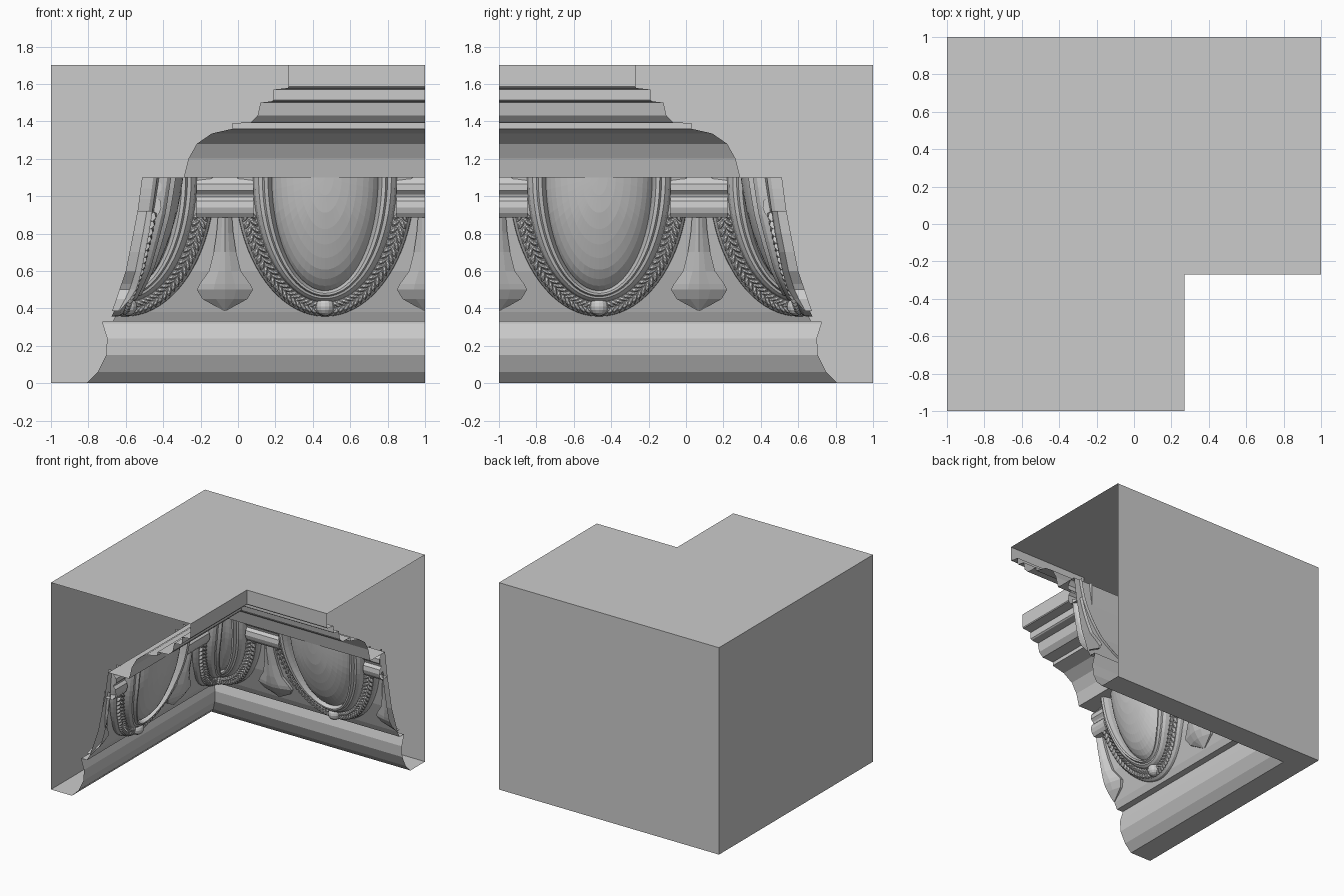
import bpy, bmesh
from math import sin, cos, pi, sqrt, atan2
from mathutils import Vector, Matrix

if "Cube" in bpy.data.objects:
    bpy.data.objects.remove(bpy.data.objects["Cube"])

# Frame for one run: u = x along the run, p = y depth, z up. Other run is its mirror image.
PITCH = 1.07
EGGS = [0.465, 0.465 - PITCH]
DARTS = [-0.07, 1.0]


def interp(pts, z):
    for (z0, p0), (z1, p1) in zip(pts, pts[1:]):
        if z <= z1:
            return p0 + (p1 - p0) * (z - z0) / (z1 - z0)
    return pts[-1][1]


BACK = [(0.33, 0.67), (0.38, 0.645), (0.6, 0.57), (0.9, 0.51), (1.12, 0.48)]


def back(z):
    return interp(BACK, z)


def grid(bm, rows):
    vs = [[bm.verts.new(c) for c in row] for row in rows]
    for a, b in zip(vs, vs[1:]):
        for i in range(len(a) - 1):
            bm.faces.new((a[i], a[i + 1], b[i + 1], b[i]))


def finish(name, bm, clip=True):
    """Cut at the mitre and the open end, then mirror onto the second run."""
    if clip:
        for co, no in (((0, 0, 0), (-1, -1, 0)), ((1, 0, 0), (1, 0, 0))):
            bmesh.ops.bisect_plane(bm, geom=bm.verts[:] + bm.edges[:] + bm.faces[:], dist=1e-5,
                                   plane_co=co, plane_no=no, clear_outer=True)
    dup = bmesh.ops.duplicate(bm, geom=bm.verts[:] + bm.edges[:] + bm.faces[:])["geom"]
    for v in dup:
        if isinstance(v, bmesh.types.BMVert):
            v.co = Vector((-v.co.y, -v.co.x, v.co.z))
    bmesh.ops.remove_doubles(bm, verts=bm.verts[:], dist=1e-4)
    bmesh.ops.recalc_face_normals(bm, faces=bm.faces[:])
    me = bpy.data.meshes.new(name)
    bm.to_mesh(me)
    bm.free()
    ob = bpy.data.objects.new(name, me)
    bpy.context.collection.objects.link(ob)
    return ob


# Cornice shell: wall, floor lip, base mould, frieze, crown mould and top, open at both ends
profile = [(1, 1.7), (1, 0), (0.81, 0), (0.75, 0.06), (0.705, 0.15), (0.70, 0.24),
           (0.725, 0.32), (0.725, 0.33)]
profile += [(p, z) for z, p in BACK[:-1]]
profile += [(0.48, 1.1), (0.29, 1.1), (0.265, 1.2), (0.22, 1.28), (0.14, 1.335), (0.03, 1.36),
            (0.03, 1.39), (-0.07, 1.395), (-0.105, 1.43), (-0.12, 1.50), (-0.18, 1.507),
            (-0.19, 1.515), (-0.19, 1.57), (-0.265, 1.578), (-0.27, 1.585), (-0.27, 1.7), (1, 1.7)]
bm = bmesh.new()
grid(bm, [[(-p, p, z), (1, p, z)] for p, z in profile])
finish("cornice_shell", bm, clip=False)

# Eggs
bm = bmesh.new()
for c in EGGS:
    rows = []
    for j in range(11):
        s = sin(pi / 2 * j / 10)
        row = []
        for i in range(29):
            t = pi * i / 28
            z = 1.1 - 0.61 * s * sin(t)
            row.append((c + 0.29 * s * cos(t), back(z) - 0.04 - 0.15 * sqrt(max(0, 1 - s * s)), z))
        rows.append(row)
    grid(bm, rows)
finish("eggs", bm)

# Egg frames: (half width, drop, relief) section swept round each egg
section = [(0.275, 0.595, 0.02), (0.292, 0.61, 0.11), (0.305, 0.62, 0.145), (0.325, 0.63, 0.15),
           (0.335, 0.637, 0.125), (0.355, 0.648, 0.125), (0.375, 0.66, 0.105), (0.385, 0.668, 0.06),
           (0.465, 0.73, 0.05), (0.48, 0.742, 0.03), (0.485, 0.745, -0.03)]
bm = bmesh.new()
for c in EGGS:
    rows = []
    for a, h, d in section:
        row = []
        for i in range(41):
            t = pi * i / 40
            z = 1.1 - h * sin(t)
            row.append((c + a * cos(t), back(z) - d * (1 - 0.35 * sin(t) ** 2), z))
        rows.append(row)
    grid(bm, rows)
finish("egg_frames", bm)

# Leaf braid: two rows of slanted leaves on each frame, with a bead at the bottom
bm = bmesh.new()
A, H, N = 0.425, 0.70, 21
for c in EGGS:
    for side in (-1, 1):
        for k in range(N):
            t = 0.3 + (pi / 2 - 0.09 - 0.3) * k / (N - 1)
            tangent = atan2(-H * cos(t), -A * sin(t))
            for row in (-1, 1):
                a, h = A + row * 0.019, H + row * 0.015
                z = 1.1 - h * sin(t)
                u, p = a * cos(t), back(z) - 0.055 * (1 - 0.3 * sin(t) ** 2)
                ang = tangent + row * 0.65
                m = (Matrix.Translation((c, 0, 0)) @ Matrix.Diagonal((side, 1, 1, 1))
                     @ Matrix.Translation((u, p, z)) @ Matrix.Rotation(-ang, 4, 'Y')
                     @ Matrix.Diagonal((0.034, 0.024, 0.014, 1)))
                bmesh.ops.create_icosphere(bm, subdivisions=1, radius=1, matrix=m)
    bmesh.ops.create_uvsphere(bm, u_segments=14, v_segments=8, radius=0.05,
                              matrix=Matrix.Translation((c, back(0.41) - 0.045, 0.41)))
finish("leaf_braid", bm)

# Darts: (z, half width, ridge relief)
dart = [(0.385, 0.004, 0.01), (0.45, 0.12, 0.045), (0.50, 0.15, 0.06), (0.53, 0.135, 0.06),
        (0.60, 0.085, 0.055), (0.70, 0.06, 0.055), (0.80, 0.045, 0.055), (0.92, 0.035, 0.05)]
bm = bmesh.new()
for c in DARTS:
    rows = []
    for z, w, d in dart:
        b = back(z)
        rows.append([(c - w, b + 0.03, z), (c - w, b - d * 0.4, z), (c - w * 0.4, b - d * 0.85, z),
                     (c, b - d, z),
                     (c + w * 0.4, b - d * 0.85, z), (c + w, b - d * 0.4, z), (c + w, b + 0.03, z)])
    grid(bm, rows)
finish("darts", bm)

# Fluted blocks above the darts: a pair of rolls
roll = [(0.51, 0.885), (0.44, 0.885), (0.42, 0.91), (0.41, 0.94), (0.415, 0.975), (0.435, 0.995),
        (0.43, 1.01), (0.41, 1.03), (0.41, 1.065), (0.43, 1.09), (0.44, 1.1)]
bm = bmesh.new()
for c in DARTS:
    grid(bm, [[(c - 0.152, p, z), (c + 0.152, p, z)] for p, z in roll])
    for s in (-0.152, 0.152):
        grid(bm, [[(c + s, p, z), (c + s, 0.51, z + 0.0001)] for p, z in roll[1:]])
finish("fluted_blocks", bm)
